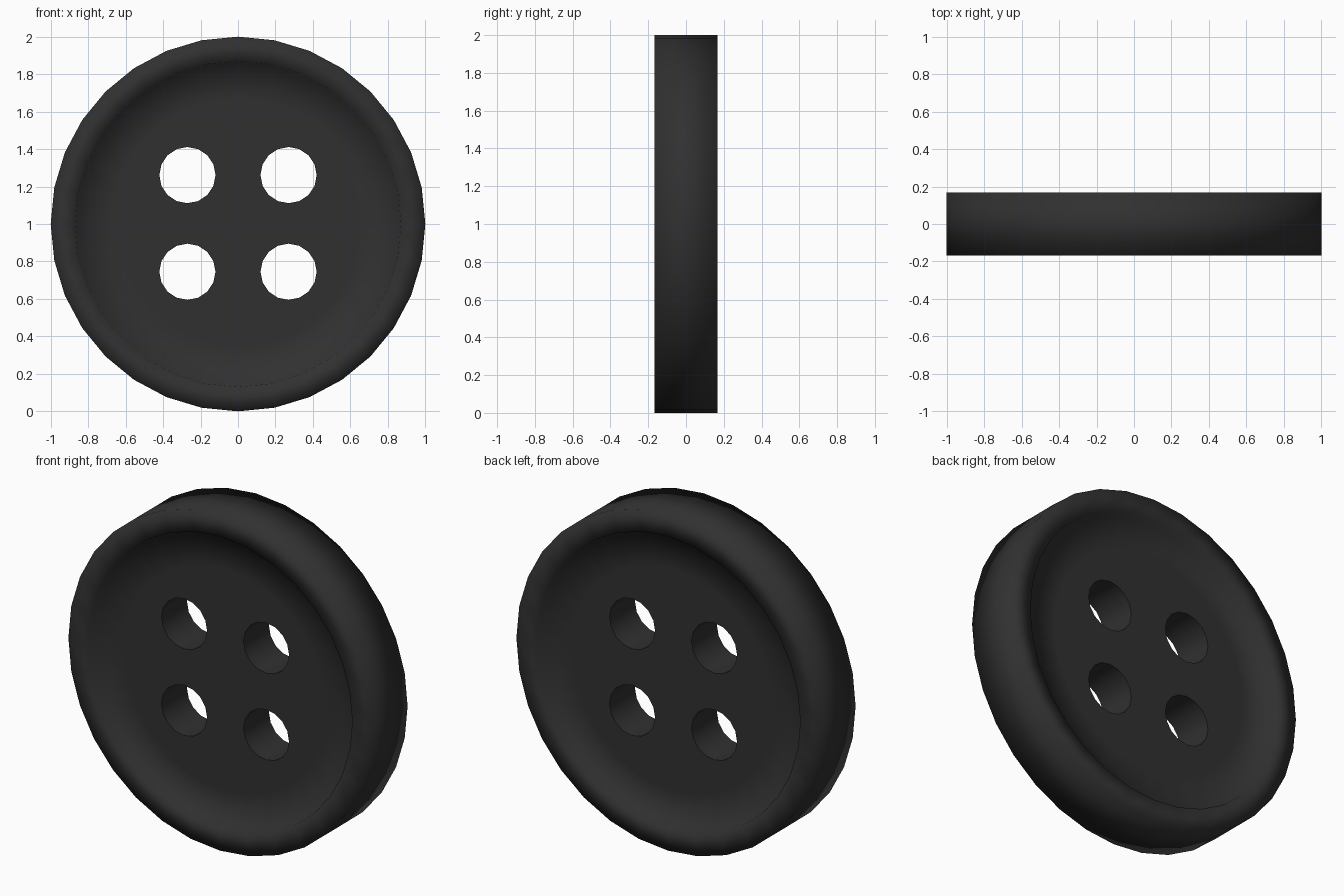
import bpy, bmesh, math
from mathutils import Matrix

if "Cube" in bpy.data.objects:
    bpy.data.objects.remove(bpy.data.objects["Cube"])

SIDES = 32
CZ = 1.0          # height of the button centre
HALF, FLOOR = 0.167, 0.12

black = bpy.data.materials.new("dark_grey_plastic")
black.diffuse_color = (0.03, 0.03, 0.03, 1)
black.use_nodes = True
black.node_tree.nodes["Principled BSDF"].inputs["Base Color"].default_value = black.diffuse_color


def finish(bm, name):
    bmesh.ops.recalc_face_normals(bm, faces=bm.faces)
    mesh = bpy.data.meshes.new(name)
    bm.to_mesh(mesh)
    bm.free()
    obj = bpy.data.objects.new(name, mesh)
    bpy.context.collection.objects.link(obj)
    return obj


# Button disc: profile (radius, y) turned about the y axis, both faces dished
front = [(0.66, -FLOOR), (0.86, -FLOOR), (0.87, -HALF), (1.0, -HALF)]
profile = front + [(r, -y) for r, y in reversed(front)]
bm = bmesh.new()
rings = []
for r, y in profile:
    rings.append([bm.verts.new((r * math.sin(2 * math.pi * i / SIDES), y,
                                CZ + r * math.cos(2 * math.pi * i / SIDES)))
                  for i in range(SIDES)])
for a, b in zip(rings, rings[1:]):
    for i in range(SIDES):
        j = (i + 1) % SIDES
        bm.faces.new((a[i], a[j], b[j], b[i]))
bm.faces.new(rings[0])
bm.faces.new(rings[-1])
button = finish(bm, "button")
button.data.materials.append(black)

# Four thread-hole cutters
bm = bmesh.new()
for sx in (-1, 1):
    for sz in (-1, 1):
        bmesh.ops.create_cone(
            bm, cap_ends=True, segments=16, radius1=0.15, radius2=0.15, depth=1,
            matrix=Matrix.Translation((sx * 0.27, 0, CZ + 0.003 + sz * 0.258))
            @ Matrix.Rotation(math.pi / 2, 4, 'X'))
cutter = finish(bm, "hole_cutter")
cutter.hide_render = True

# Cut the holes
mod = button.modifiers.new("holes", 'BOOLEAN')
mod.operation = 'DIFFERENCE'
mod.solver = 'EXACT'
mod.object = cutter
bpy.context.view_layer.objects.active = button
button.select_set(True)
bpy.ops.object.modifier_apply(modifier=mod.name)
bpy.data.objects.remove(cutter)

# Smooth shading, with crisp edges only around the holes
bm = bmesh.new()
bm.from_mesh(button.data)
for f in bm.faces:
    f.smooth = True
for e in bm.edges:
    near = all(math.hypot(v.co.x, v.co.z - CZ) < 0.6 for v in e.verts)
    if near and e.calc_face_angle(0) > math.radians(40):
        e.smooth = False
bm.to_mesh(button.data)
bm.free()
